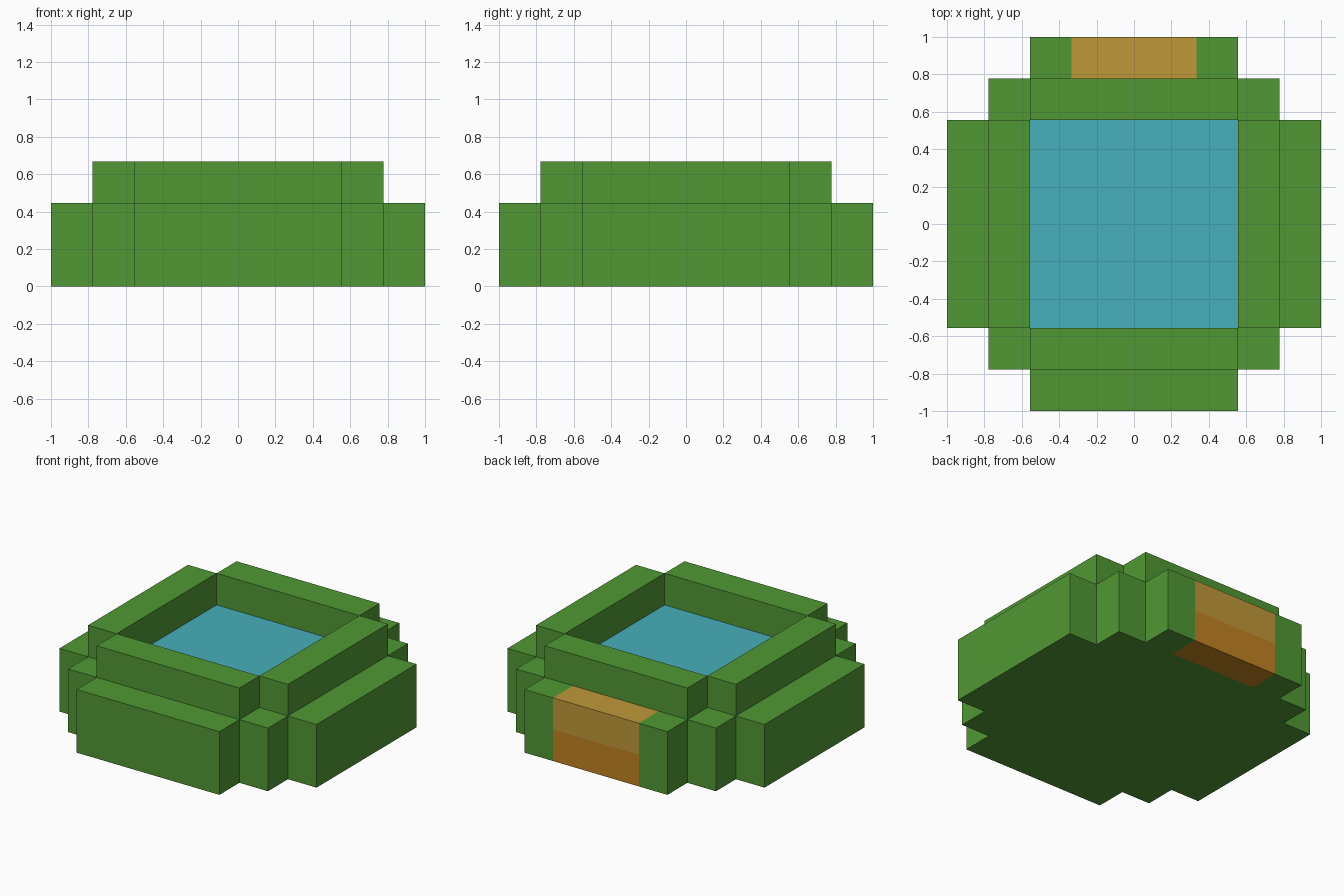
import bpy, bmesh, math
from mathutils import Vector

if "Cube" in bpy.data.objects:
    bpy.data.objects.remove(bpy.data.objects["Cube"])

U = 2 / 9                                    # block size
XY = [U * n for n in (-4.5, -3.5, -2.5, -1.5, 1.5, 2.5, 3.5, 4.5)]
Z = [0, U, 2 * U, 3 * U]


def material(name, rgb):
    m = bpy.data.materials.new(name)
    lin = [(c / 255 / 12.92) if c < 10 else ((c / 255 + 0.055) / 1.055) ** 2.4 for c in rgb]
    m.diffuse_color = (*lin, 1)
    m.use_nodes = True
    m.node_tree.nodes["Principled BSDF"].inputs["Base Color"].default_value = m.diffuse_color
    return m


green = material("leaf green", (81, 153, 52))
blue = material("water blue", (70, 175, 187))
tan = material("light tan", (192, 152, 57))
orange = material("dark orange", (194, 130, 32))
PARTS = {"base": green, "rim_wall": green, "water": blue,
         "step_upper": tan, "step_lower": orange}


def band(i):
    """0 = middle, 1 = rim ring, 2 = outer ring, 9 = outside."""
    if not 0 <= i <= 6:
        return 9
    return max(0, abs(i - 3) - 1)


def part(i, j, k):
    """Name of the part filling a grid cell, or None if empty."""
    ring = band(i) + band(j)
    height = 3 if ring == 1 else 2           # the raised rim is one block taller
    if ring > 2 or not 0 <= k < height:
        return None
    if i == 3 and j == 6:                    # coloured step in the back wall
        return "step_lower" if k == 0 else "step_upper"
    if k == 2:
        return "rim_wall"
    return "water" if ring == 0 and k == 1 else "base"


meshes = {name: bmesh.new() for name in PARTS}
grid = (XY, XY, Z)

# Only the outer skin of the blocks is built
for i in range(7):
    for j in range(7):
        for k in range(3):
            name = part(i, j, k)
            if not name:
                continue
            cell = (i, j, k)
            for axis in range(3):
                for side in (0, 1):
                    near = list(cell)
                    near[axis] += 2 * side - 1
                    if part(*near):
                        continue
                    a, b = (axis + 1) % 3, (axis + 2) % 3
                    corners = []
                    for da, db in ((0, 0), (1, 0), (1, 1), (0, 1)):
                        p = Vector()
                        p[axis] = grid[axis][cell[axis] + side]
                        p[a] = grid[a][cell[a] + da]
                        p[b] = grid[b][cell[b] + db]
                        corners.append(p)
                    if side == 0:
                        corners.reverse()
                    bm = meshes[name]
                    bm.faces.new([bm.verts.new(p) for p in corners])

# Weld each part, merge its flat areas and make the object
for name, bm in meshes.items():
    bmesh.ops.remove_doubles(bm, verts=bm.verts[:], dist=1e-4)
    bmesh.ops.dissolve_limit(bm, angle_limit=math.radians(1),
                             verts=bm.verts[:], edges=bm.edges[:])
    me = bpy.data.meshes.new(name)
    bm.to_mesh(me)
    bm.free()
    me.materials.append(PARTS[name])
    bpy.context.collection.objects.link(bpy.data.objects.new(name, me))
